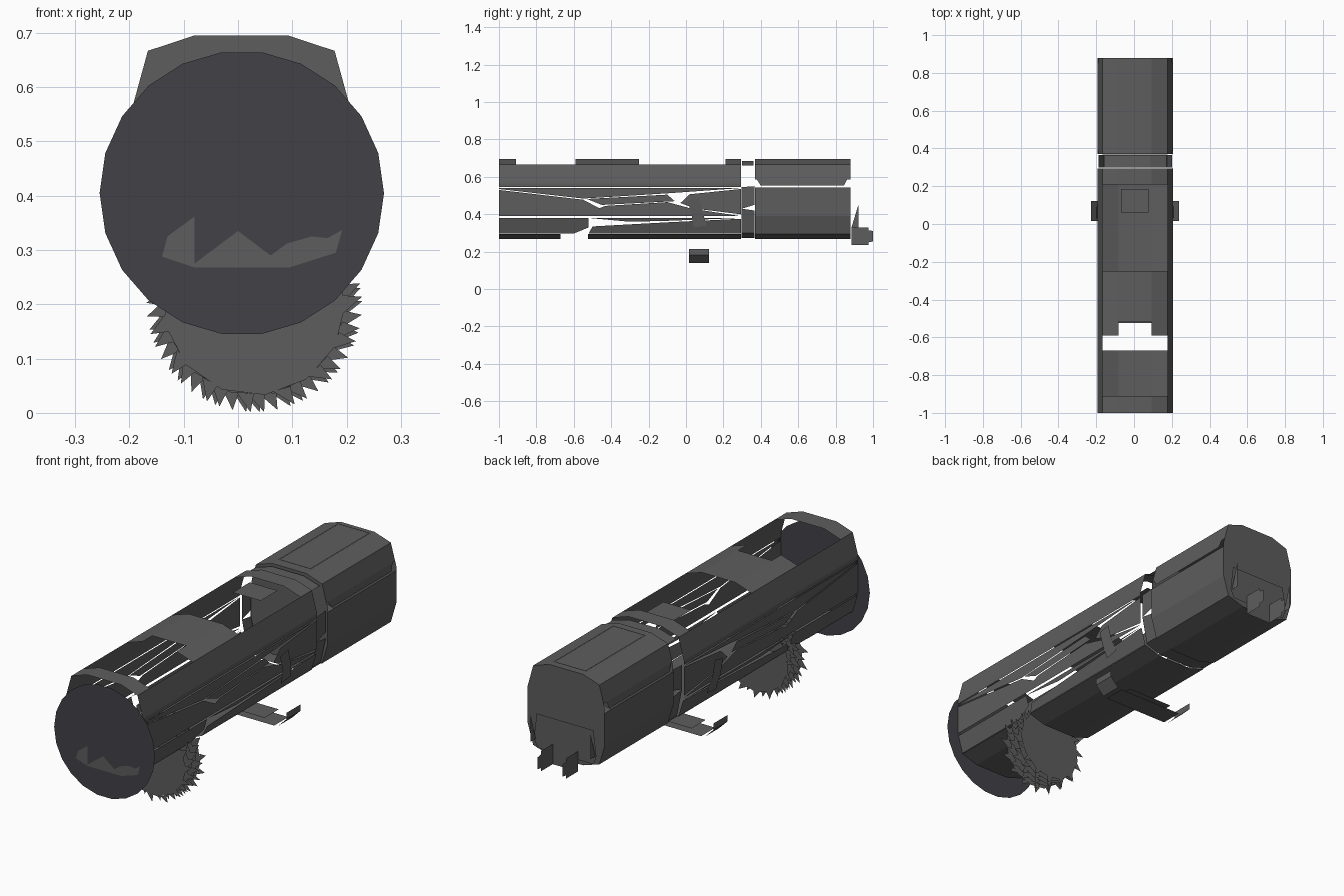
import bpy, math

CX = 0.006  # centre line of the body


def material(name, rgb):
    m = bpy.data.materials.new(name)
    m.diffuse_color = (*rgb, 1)
    return m


GREY = material("dark_grey", (0.11, 0.11, 0.11))
DISC = material("blue_grey", (0.055, 0.052, 0.062))


def mesh(name, verts, faces, mat=GREY):
    me = bpy.data.meshes.new(name)
    me.from_pydata(verts, [], faces)
    me.update()
    ob = bpy.data.objects.new(name, me)
    me.materials.append(mat)
    bpy.context.collection.objects.link(ob)
    return ob


def strip(name, pts, y0, y1, sides=(1,)):
    """Open x-z profile swept along y as a thin sheet, optionally mirrored."""
    v, f = [], []
    for s in sides:
        b, n = len(v), len(pts)
        v += [(CX + s * x, y, z) for y in (y0, y1) for x, z in pts]
        for i in range(n - 1):
            q = (b + i, b + i + 1, b + n + i + 1, b + n + i)
            f.append(q if s > 0 else q[::-1])
    return mesh(name, v, f)


def skin_x(z):
    """Half width of the hull side at height z."""
    if z > 0.565:
        return 0.2 - (z - 0.565) * 0.028 / 0.102
    return 0.2 if z > 0.39 else 0.2 - (0.39 - z) * 0.028 / 0.095


def side_panels(name, polys, out=0.0):
    """Polygons given in y-z, laid on both hull sides."""
    v, f = [], []
    for s in (1, -1):
        for p in polys:
            f.append(list(range(len(v), len(v) + len(p)))[::s])
            v += [(CX + s * (skin_x(z) + out), y, z) for y, z in p]
    return mesh(name, v, f)


def flat(name, pts, y, mat=GREY):
    """Polygon facing the front."""
    return mesh(name, [(x, y, z) for x, z in pts], [list(range(len(pts)))], mat)


def ring(cx, cz, r, n, a0=0.0):
    return [(cx + r * math.cos(a0 + 2 * math.pi * i / n),
             cz + r * math.sin(a0 + 2 * math.pi * i / n)) for i in range(n)]


# Hull cross-section, right half from the top down
HALF = [(0.0875, 0.695), (0.172, 0.667), (0.2, 0.565),
        (0.2, 0.39), (0.172, 0.295), (0.0875, 0.268)]
MIR = [(-x, z) for x, z in HALF]
BOTH = (1, -1)
TOP = [MIR[1], MIR[0], HALF[0], HALF[1]]
BOTTOM = [HALF[4], HALF[5], MIR[5], MIR[4]]

# Front shield disc
flat("front_disc", ring(0.007, 0.405, 0.262, 22), -1.0, DISC)
flat("front_lip", [(-0.14, 0.288), (-0.08, 0.268), (0.095, 0.268), (0.18, 0.295),
                   (0.192, 0.337), (0.165, 0.322), (0.135, 0.325), (0.09, 0.312),
                   (0.06, 0.29), (0.0, 0.335), (-0.08, 0.275), (-0.08, 0.362),
                   (-0.13, 0.325)], -1.002)

# Open front hull: roof pieces, shoulders and floor
strip("front_roof_frame", TOP, -1.0, -0.91)
strip("middle_roof_frame", TOP, 0.21, 0.293)
strip("roof_edge", HALF[:2], -0.59, -0.25, BOTH)
strip("roof_bridge", [MIR[0], HALF[0]], -0.52, -0.25)
strip("shoulder", [HALF[1], HALF[2], (0.2, 0.545)], -1.0, 0.293, BOTH)
strip("front_floor", BOTTOM, -1.0, -0.67)
strip("main_floor", BOTTOM, -0.525, 0.293)
strip("roof_plate", [(-0.075, 0.68), (0.07, 0.68)], 0.06, 0.185)

# Broken side plating with slanted gaps
side_panels("side_plating", [
    [(-1, 0.54), (0.293, 0.54), (-0.1, 0.512), (-0.55, 0.484), (-1, 0.535)],
    [(-1, 0.53), (-0.55, 0.478), (-0.46, 0.43), (-1, 0.39)],
    [(-0.53, 0.482), (-0.1, 0.505), (-0.06, 0.47), (-0.45, 0.45)],
    [(-0.47, 0.43), (-1, 0.39), (0.293, 0.39), (0.03, 0.43), (-0.1, 0.465), (-0.43, 0.445)],
    [(0.293, 0.535), (0.02, 0.507), (-0.03, 0.46), (0.05, 0.43), (0.293, 0.4)]])
side_panels("lower_plating", [
    [(-1, 0.38), (-0.52, 0.38), (-0.52, 0.33), (-0.6, 0.297), (-1, 0.297)],
    [(-0.52, 0.38), (0.293, 0.38), (-0.1, 0.365), (-0.3, 0.36)],
    [(-0.5, 0.335), (-0.1, 0.357), (0.293, 0.376), (0.293, 0.297), (-0.52, 0.297)]])
side_panels("side_bracket", [
    [(0.01, 0.47), (0.07, 0.485), (0.09, 0.41), (0.11, 0.34), (0.04, 0.33), (0.03, 0.4)]], 0.006)

# Joint between the two hulls
strip("joint_roof", [(-0.165, 0.66), (-0.08, 0.685), (0.08, 0.685), (0.165, 0.66)], 0.3, 0.362)
side_panels("joint_side", [
    [(0.298, 0.43), (0.365, 0.42), (0.365, 0.3), (0.298, 0.3)],
    [(0.298, 0.545), (0.365, 0.55), (0.365, 0.45), (0.298, 0.43)]], -0.006)
strip("joint_floor", [(x, z + 0.004) for x, z in BOTTOM], 0.298, 0.367)

# Rear pod: roof, upper sides, lower shell and end cap
strip("pod_roof", TOP, 0.37, 0.88)
side_panels("pod_upper_side", [
    [(0.37, 0.667), (0.88, 0.667), (0.88, 0.585), (0.37, 0.585)],
    [(0.38, 0.585), (0.86, 0.585), (0.845, 0.553), (0.4, 0.553)]])
strip("pod_lower_shell",
      [(0.2, 0.543)] + HALF[3:] + MIR[3:][::-1] + [(-0.2, 0.543)], 0.37, 0.88)
outline = [(CX + x, z) for x, z in HALF + MIR[::-1]]
flat("pod_end_cap", outline, 0.88)
flat("pod_front_wall", outline, 0.372)

# Thin frame around the pod hatch
for name, x0, x1, y0, y1 in (("hatch_left", -0.085, -0.078, 0.41, 0.855),
                             ("hatch_right", 0.078, 0.085, 0.41, 0.855),
                             ("hatch_front", -0.085, 0.085, 0.41, 0.417),
                             ("hatch_back", -0.085, 0.085, 0.848, 0.855)):
    strip(name, [(x0, 0.698), (x1, 0.698)], y0, y1)

# Tail bracket: back plate, gussets and hitch
flat("tail_plate", [(-0.14, 0.45), (0.155, 0.45), (0.17, 0.33),
                    (0.15, 0.29), (-0.14, 0.29), (-0.155, 0.33)], 0.886)
for s in BOTH:
    x = CX + s * 0.155
    mesh("tail_gusset", [(x, 0.885, 0.33), (x, 0.923, 0.33), (x, 0.923, 0.455)], [(0, 1, 2)])
    x = CX + s * 0.065
    pts = [(0.885, 0.235), (0.975, 0.235), (0.975, 0.25), (1.0, 0.255),
           (1.0, 0.31), (0.975, 0.315), (0.975, 0.33), (0.885, 0.33)]
    mesh("hitch_side", [(x, y, z) for y, z in pts], [list(range(8))])
flat("hitch_front", [(CX + x, z) for x, z in
                     ((-0.065, 0.235), (0.065, 0.235), (0.065, 0.33), (-0.065, 0.33))], 0.887)

# Toothed rollers under the hull, flat discs in a row
GX, GZ, R = 0.03, 0.2, 0.168
for k in range(5):
    y = -0.67 + 0.027 * k
    flat("roller_disc", ring(GX, GZ, R, 13, 0.1 * k), y)
    tv, tf = [], []
    for i in range(15):
        a = 2 * math.pi * (i + 0.3 * k) / 15
        for da, r in ((-0.1, R * 0.98), (0.1, R * 0.98), (0.07, 0.199)):
            tv.append((GX + r * math.cos(a + da), y, GZ + r * math.sin(a + da)))
        tf.append((3 * i, 3 * i + 1, 3 * i + 2))
    mesh("roller_teeth", tv, tf)

# Side skids and the flat plates between them
strip("skid", [(0.233, 0.213), (0.233, 0.183), (0.19, 0.14)], 0.017, 0.122, BOTH)
strip("skid_plate", [(-0.17, 0.137), (0.17, 0.137)], 0.017, 0.122)
strip("upper_skid_plate", [(-0.12, 0.16), (0.12, 0.16)], 0.017, 0.122)
